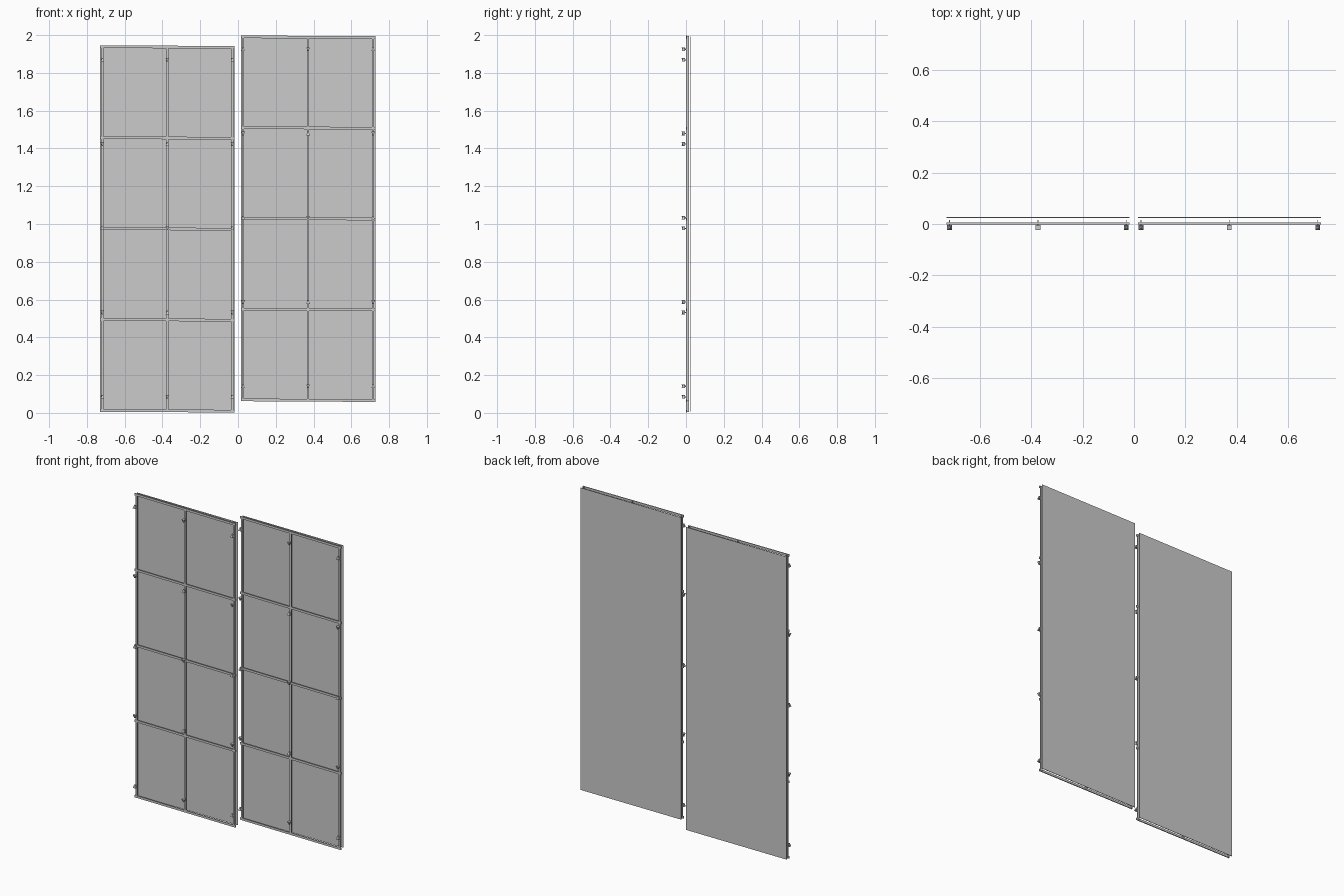
import bpy, bmesh, math
from mathutils import Matrix, Vector

if "Cube" in bpy.data.objects:
    bpy.data.objects.remove(bpy.data.objects["Cube"])


def box(name, x, y, z):
    """Box from (min, max) ranges on each axis."""
    bm = bmesh.new()
    bmesh.ops.create_cube(bm, size=1)
    for v in bm.verts:
        v.co = Vector([r[0] if c < 0 else r[1] for c, r in zip(v.co, (x, y, z))])
    return finish(name, bm)


def finish(name, bm):
    bmesh.ops.recalc_face_normals(bm, faces=bm.faces)
    me = bpy.data.meshes.new(name)
    bm.to_mesh(me)
    bm.free()
    ob = bpy.data.objects.new(name, me)
    bpy.context.collection.objects.link(ob)
    return ob


def mullion(name, x, z0, z1):
    """Upright with a T section: front flange and a thin web behind it."""
    w, t = 0.006, 0.0015
    profile = [(-w, -0.001), (w, -0.001), (w, 0.003), (t, 0.003),
               (t, 0.015), (-t, 0.015), (-t, 0.003), (-w, 0.003)]
    bm = bmesh.new()
    face = bm.faces.new([bm.verts.new((x + px, py, z0)) for px, py in profile])
    ext = bmesh.ops.extrude_face_region(bm, geom=[face])
    top = [g for g in ext["geom"] if isinstance(g, bmesh.types.BMVert)]
    bmesh.ops.translate(bm, verts=top, vec=(0, 0, z1 - z0))
    return finish(name, bm)


def clip(name, x, z, turn):
    """Small faceted fixing, pointed, with a thin stem to the upright."""
    bm = bmesh.new()
    bmesh.ops.create_cone(bm, cap_ends=True, segments=4, radius1=0.013,
                          radius2=0.004, depth=0.02,
                          matrix=Matrix.Translation((x, -0.014, z))
                          @ Matrix.Rotation(turn, 4, 'Y')
                          @ Matrix.Rotation(math.pi / 4, 4, 'Z'))
    bmesh.ops.create_cone(bm, cap_ends=True, segments=6, radius1=0.003,
                          radius2=0.003, depth=0.012,
                          matrix=Matrix.Translation((x, -0.004, z))
                          @ Matrix.Rotation(math.pi / 2, 4, 'X'))
    return finish(name, bm)


def panel(side, x0, x1, z0, z1, sag):
    # Backing sheet
    box(side + "_sheet", (x0, x1), (0.024, 0.027), (z0 + 0.006, z1 - 0.006))
    # Uprights with their clips
    for i in range(3):
        x = x0 + 0.012 + i * (x1 - x0 - 0.024) / 2
        mullion(f"{side}_upright_{i}", x, z0 + 0.004, z1 - 0.004)
        for j in range(5):
            clip(f"{side}_clip_{i}_{j}", x, z0 + 0.083 + j * 0.446,
                 math.pi * ((i + j) % 2))
    # Horizontal rails, drooping slightly towards the right
    for k in range(5):
        z = z0 + 0.009 + k * (z1 - z0 - 0.018) / 4
        rail = box(f"{side}_rail_{k}", (x0, x1), (-0.001, 0.005),
                   (z - 0.007, z + 0.007))
        for v in rail.data.vertices:
            v.co.z += sag if v.co.x < (x0 + x1) / 2 else -sag


panel("left", -0.73, -0.018, 0.002, 1.946, 0.002)
panel("right", 0.015, 0.727, 0.058, 1.998, 0.002)
